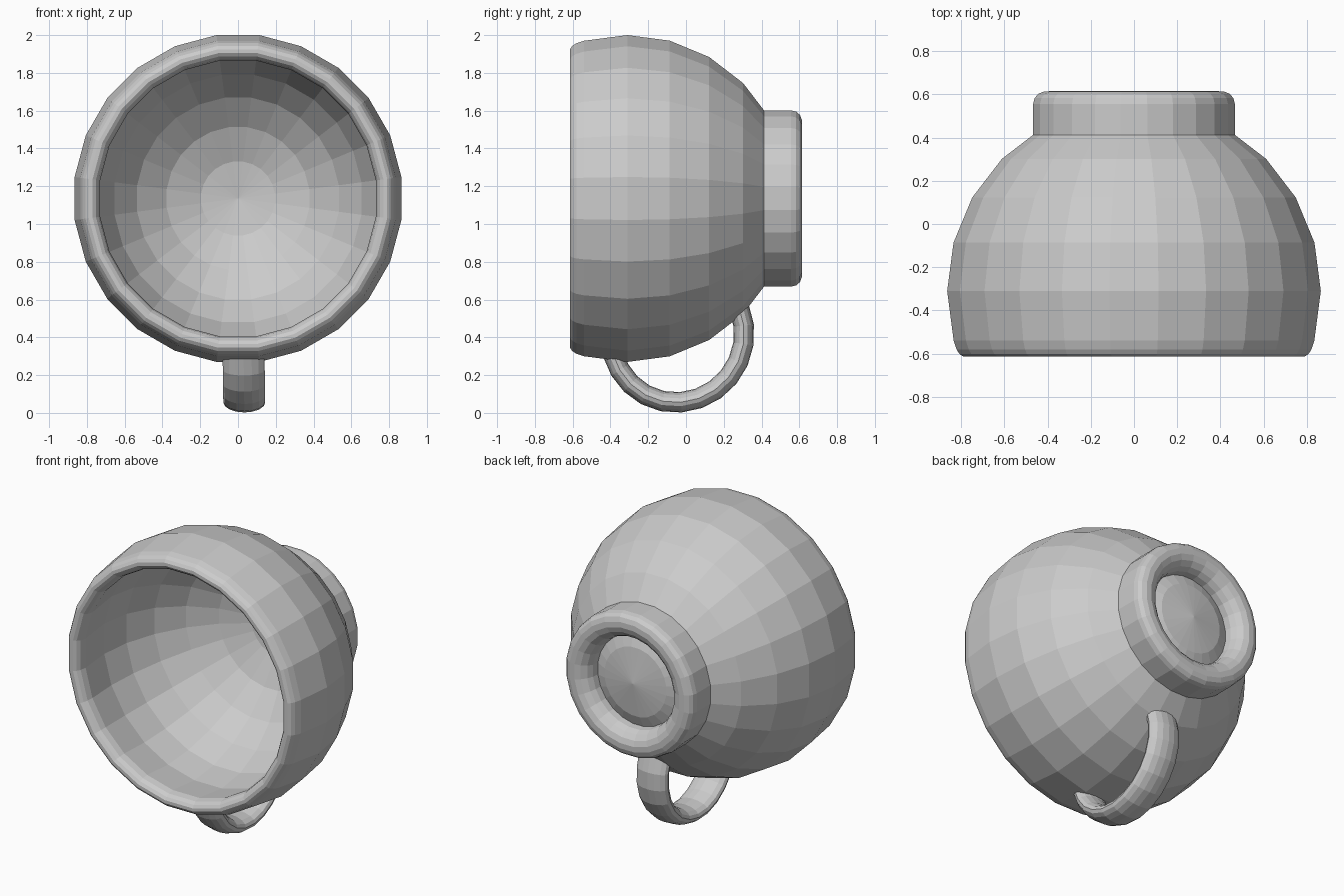
import bpy, bmesh
from math import sin, cos, pi, radians

if "Cube" in bpy.data.objects:
    bpy.data.objects.remove(bpy.data.objects["Cube"])

SIDES = 24
AXIS_Z = 1.135          # height of the cup's horizontal axis
CY = -0.31              # y of the bowl's sphere centre
K = 1 / cos(pi / SIDES)  # flat-to-corner radius


def finish(name, bm):
    bmesh.ops.recalc_face_normals(bm, faces=bm.faces)
    me = bpy.data.meshes.new(name)
    bm.to_mesh(me)
    bm.free()
    ob = bpy.data.objects.new(name, me)
    bpy.context.collection.objects.link(ob)
    return ob


def skin(bm, rings, closed=False):
    """Join successive vertex rings; a one-vertex ring is a pole."""
    pairs = list(zip(rings, rings[1:]))
    if closed:
        pairs.append((rings[-1], rings[0]))
    for a, b in pairs:
        n = max(len(a), len(b))
        for i in range(n):
            j = (i + 1) % n
            vs = [a[i % len(a)], a[j % len(a)], b[j % len(b)], b[i % len(b)]]
            bm.faces.new(list(dict.fromkeys(vs)))


def lathe(name, profile, closed=False):
    """Revolve (radius, y) points about the cup axis."""
    bm = bmesh.new()
    rings = []
    for r, y in profile:
        n = 1 if r == 0 else SIDES
        rings.append([bm.verts.new((r * K * cos(2 * pi * (i + .5) / SIDES), y,
                                    AXIS_Z + r * K * sin(2 * pi * (i + .5) / SIDES)))
                      for i in range(n)])
    skin(bm, rings, closed)
    return finish(name, bm)


def sphere_rows(radius, steps):
    return [(radius * sin(radians(15 * s)) if s else 0,
             CY + radius * cos(radians(15 * s))) for s in steps]


# Bowl: outer shell, rounded lip, inner shell
lip = [(.835, -.54), (.822, -.58), (.808, -.602), (.79, -.614), (.77, -.614),
       (.752, -.602), (.738, -.58), (.73, -.54)]
lathe("bowl", sphere_rows(.865, range(7)) + lip + sphere_rows(.755, range(6, -1, -1)))

# Foot ring with rounded edge
lathe("foot_ring", [(.467, .38), (.467, .555), (.46, .583), (.443, .603), (.415, .614),
                    (.38, .615), (.345, .602), (.315, .575), (.298, .54), (.292, .49),
                    (.292, .38)], closed=True)

# Handle: flattened elliptical tube bent along an arc below the bowl
bm = bmesh.new()
rings = []
STEPS, SECT = 12, 16
for s in range(STEPS + 1):
    a = radians(-162 + (22 + 162) * s / STEPS)
    rad = .365 if cos(a) > 0 else .365 - .02 * cos(a) ** 2
    ring = []
    for i in range(SECT):
        t = 2 * pi * i / SECT
        d = rad + .054 * sin(t)
        z = .42 + d * sin(a)
        ring.append(bm.verts.new((.034 - .015 * z + .111 * cos(t), -.057 + d * cos(a), z)))
    rings.append(ring)
skin(bm, rings)
bm.faces.new(rings[0])
bm.faces.new(rings[-1])
finish("handle", bm)
